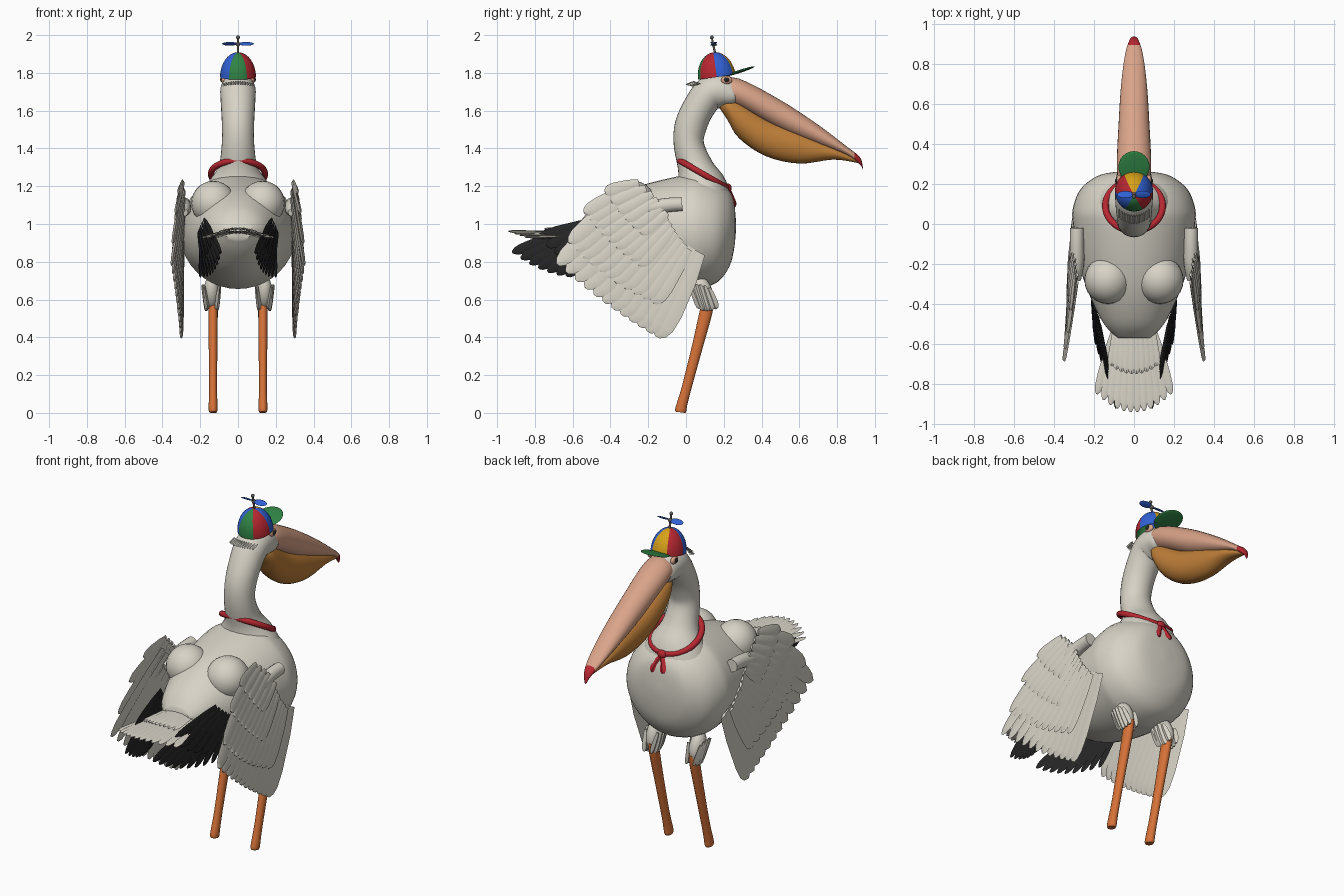
import bpy, bmesh, math
from mathutils import Vector, Matrix

if "Cube" in bpy.data.objects:
    bpy.data.objects.remove(bpy.data.objects["Cube"])


def material(name, r, g, b):
    m = bpy.data.materials.new(name)
    m.use_nodes = True
    m.diffuse_color = (r, g, b, 1)
    bsdf = m.node_tree.nodes["Principled BSDF"]
    bsdf.inputs["Base Color"].default_value = (r, g, b, 1)
    bsdf.inputs["Roughness"].default_value = 0.7
    return m


WHITE = material("plumage_white", .68, .65, .57)
BLACK = material("flight_black", .02, .02, .02)
PINK = material("bill_pink", .70, .37, .25)
POUCH = material("pouch_tan", .52, .21, .04)
ORANGE = material("leg_orange", .68, .17, .04)
RED = material("red", .47, .02, .03)
BLUE = material("blue", .03, .12, .66)
GREEN = material("green", .03, .23, .06)
YELLOW = material("yellow", .68, .36, .01)
GREY = material("stalk_grey", .12, .11, .10)


def finish(bm, name, mats, mirror=False, rule=None):
    """Turn a bmesh into a smooth shaded object, colouring faces by a rule."""
    bmesh.ops.recalc_face_normals(bm, faces=bm.faces)
    if rule:
        for f in bm.faces:
            f.material_index = rule(f.calc_center_median())
    mesh = bpy.data.meshes.new(name)
    bm.to_mesh(mesh)
    bm.free()
    for m in mats:
        mesh.materials.append(m)
    ob = bpy.data.objects.new(name, mesh)
    bpy.context.collection.objects.link(ob)
    if mirror:
        ob.modifiers.new("mirror", 'MIRROR').use_mirror_merge = False
    bpy.ops.object.select_all(action='DESELECT')
    ob.select_set(True)
    bpy.context.view_layer.objects.active = ob
    bpy.ops.object.shade_smooth_by_angle(angle=math.radians(40))
    return ob


def catmull(pts, steps):
    """Smooth a list of section vectors."""
    pts = [Vector(p) for p in pts]
    out = []
    for i in range(len(pts) - 1):
        a, b, c, d = pts[max(i - 1, 0)], pts[i], pts[i + 1], pts[min(i + 2, len(pts) - 1)]
        for k in range(steps):
            t = k / steps
            out.append(b + (c - a) * (t / 2) + (a * 2 - b * 5 + c * 4 - d) * (t * t / 2)
                       + (b * 3 - a - c * 3 + d) * (t ** 3 / 2))
    return out + [pts[-1]]


def loft(name, sections, mats, x=0, upright=False, sides=28, steps=4, **kw):
    """Sections are (y, z, half width, half depth) along a path in the y-z plane."""
    bm = bmesh.new()
    secs = catmull(sections, steps)
    rings = []
    for i, s in enumerate(secs):
        n, p = secs[min(i + 1, len(secs) - 1)], secs[max(i - 1, 0)]
        t = Vector((0, n[0] - p[0], n[1] - p[1])).normalized()
        v = Vector((0, 0, 1)) if upright else t.cross(Vector((1, 0, 0)))
        angles = [2 * math.pi * k / sides for k in range(sides)]
        rings.append([bm.verts.new(Vector((x, s[0], s[1])) + v * (math.sin(a) * max(s[3], .002))
                      + Vector((math.cos(a) * max(s[2], .002), 0, 0))) for a in angles])
    for r, q in zip(rings, rings[1:]):
        for k in range(sides):
            j = (k + 1) % sides
            bm.faces.new((r[k], r[j], q[j], q[k]))
    bm.faces.new(rings[0])
    bm.faces.new(rings[-1])
    return finish(bm, name, mats, **kw)


def ellipsoid(name, centre, scale, mat, rot=(0, 0, 0), mirror=False):
    bm = bmesh.new()
    bmesh.ops.create_uvsphere(bm, u_segments=24, v_segments=14, radius=1)
    place(bm, centre, scale, rot)
    return finish(bm, name, [mat], mirror)


def place(bm, centre, scale, rot):
    turn = Matrix.Rotation(rot[2], 4, 'Z') @ Matrix.Rotation(rot[1], 4, 'Y') @ Matrix.Rotation(rot[0], 4, 'X')
    bmesh.ops.transform(bm, verts=bm.verts, matrix=Matrix.Translation(centre) @ turn @ Matrix.Diagonal((*scale, 1)))


def feather(bm, root, tip, half, normal, thick, roll):
    """One rounded vane with a raised central ridge."""
    axis = (tip - root).normalized()
    side = Matrix.Rotation(roll, 3, axis) @ normal.cross(axis).normalized()
    up = axis.cross(side)
    rows = []
    for t, w in ((0, .5), (.3, .85), (.7, 1), (.88, .88), (.96, .6), (1, .2)):
        c = root.lerp(tip, t)
        th = up * (thick * (.4 + .6 * w))
        rows.append([bm.verts.new(p) for p in (c - side * half * w, c + th, c + side * half * w, c - th)])
    for r, q in zip(rows, rows[1:]):
        for k in range(4):
            j = (k + 1) % 4
            bm.faces.new((r[k], r[j], q[j], q[k]))
    bm.faces.new(rows[0])
    bm.faces.new(rows[-1])


def bend(curve, t):
    a, b, c = (Vector(p) for p in curve)
    return a.lerp(b, t).lerp(b.lerp(c, t), t)


def feather_row(name, count, roots, tips, halves, normal, mat, thick=.01, roll=.12, mirror=True):
    """Fan of feathers between a curve of roots and a curve of tips."""
    bm = bmesh.new()
    for i in range(count):
        t = i / (count - 1)
        half = halves[0] + (halves[1] - halves[0]) * t
        feather(bm, bend(roots, t), bend(tips, t), half, Vector(normal), thick, roll)
    return finish(bm, name, [mat], mirror)


# Body, neck and head
loft("body", [(.265, .99, .02, .02), (.255, .99, .13, .12), (.23, .975, .2, .2), (.17, .96, .27, .265),
              (.08, .96, .305, .3), (0, .96, .305, .3), (-.2, .95, .275, .265), (-.36, .95, .22, .21),
              (-.5, .96, .15, .12), (-.57, .96, .08, .04)], [WHITE], upright=True, sides=40)
loft("neck_and_head", [(.1, 1.08, .23, .15), (.08, 1.2, .17, .135), (.05, 1.3, .105, .095),
                       (.015, 1.42, .086, .08), (.025, 1.52, .085, .085), (.07, 1.62, .09, .085),
                       (.13, 1.695, .094, .09), (.2, 1.7, .092, .09), (.26, 1.67, .08, .055),
                       (.285, 1.655, .03, .02)], [WHITE])
ellipsoid("rump_mound", (.13, -.28, 1.11), (.118, .12, .118), WHITE, mirror=True)

# Bill, pouch and eyes
loft("upper_bill", [(.19, 1.7, .07, .06), (.28, 1.695, .086, .075), (.5, 1.578, .077, .078),
                    (.7, 1.472, .064, .053), (.85, 1.387, .044, .024), (.92, 1.335, .022, .02),
                    (.936, 1.295, .006, .008)], [PINK, RED], upright=True,
     rule=lambda c: 1 if c.y > .89 else 0)
loft("bill_pouch", [(.18, 1.63, .03, .02), (.22, 1.615, .065, .065), (.28, 1.555, .076, .1),
                    (.42, 1.46, .075, .1), (.6, 1.405, .065, .085), (.78, 1.375, .046, .034),
                    (.91, 1.335, .016, .012)], [POUCH], upright=True)
ellipsoid("eye_patch", (.074, .215, 1.762), (.015, .03, .022), PINK, mirror=True)
ellipsoid("eye", (.083, .215, 1.764), (.012, .014, .013), BLACK, mirror=True)

# Nape crest
feather_row("nape_crest", 13, [(-.075, .075, 1.745), (0, .01, 1.765), (.075, .075, 1.745)],
            [(-.075, .03, 1.73), (0, -.03, 1.745), (.075, .03, 1.73)], (.006, .006), (0, 0, 1), WHITE,
            thick=.004, roll=0, mirror=False)

# Cap with six coloured panels
bm = bmesh.new()
bmesh.ops.create_uvsphere(bm, u_segments=36, v_segments=20, radius=1)
bmesh.ops.delete(bm, geom=[v for v in bm.verts if v.co.z < -.01], context='VERTS')
for f in bm.faces:
    c = f.calc_center_median()
    f.material_index = int((math.degrees(math.atan2(c.y, c.x)) % 360) // 60)
place(bm, (0, .163, 1.778), (.095, .1, .132), (math.radians(8), 0, 0))
finish(bm, "cap", [BLUE, YELLOW, RED, BLUE, GREEN, RED])
ellipsoid("cap_brim", (0, .285, 1.808), (.078, .083, .008), GREEN, rot=(math.radians(18), 0, 0))

# Propeller
loft("propeller_stalk", [(.155, 1.9, .006, .006), (.145, 1.945, .006, .006), (.137, 1.985, .005, .005)],
     [GREY], sides=10)
ellipsoid("propeller_knob", (0, .137, 1.988), (.01, .01, .01), GREY)
ellipsoid("propeller_hub", (0, .147, 1.952), (.012, .012, .012), GREY)
for name, s in (("left_blade", 1), ("right_blade", -1)):
    ellipsoid(name, (.043 * s, .147, 1.954), (.041, .02, .005), BLUE, rot=(.45 * s, 0, 0))

# Neckerchief
bm = bmesh.new()
grid = [[bm.verts.new(((.143 + .017 * math.cos(b)) * math.cos(a), (.143 + .017 * math.cos(b)) * math.sin(a),
                       .017 * math.sin(b))) for b in [k * math.pi / 5 for k in range(10)]]
        for a in [k * math.pi / 20 for k in range(40)]]
for i in range(40):
    for k in range(10):
        p, q, j = grid[i], grid[(i + 1) % 40], (k + 1) % 10
        bm.faces.new((p[k], q[k], q[j], p[j]))
place(bm, (0, .09, 1.265), (1, 1, 1), (math.radians(-30), 0, 0))
finish(bm, "neckerchief", [RED])
ellipsoid("neckerchief_knot", (0, .222, 1.19), (.028, .02, .024), RED)
bm = bmesh.new()
for tip in ((-.035, .262, 1.1), (.045, .258, 1.09)):
    feather(bm, Vector((0, .225, 1.19)), Vector(tip), .022, Vector((0, 1, 0)), .01, 0)
finish(bm, "neckerchief_tails", [RED])

# Legs with feathered thighs
loft("leg", [(.118, .6, .024, .03), (.105, .53, .025, .034), (.06, .35, .023, .029), (.005, .14, .021, .026),
             (-.02, .05, .023, .028), (-.028, .015, .023, .03), (-.03, .003, .02, .026)],
     [ORANGE], x=.132, sides=16, mirror=True)
ellipsoid("thigh", (.14, .09, .64), (.042, .05, .09), WHITE, rot=(.35, 0, 0), mirror=True)
feather_row("thigh_feathers", 5, [(.18, .03, .67), (.195, .07, .69), (.18, .12, .66)],
            [(.16, .08, .55), (.175, .11, .53), (.16, .16, .55)], (.022, .022), (1, 0, 0), WHITE)
feather_row("inner_thigh_feathers", 4, [(.1, .03, .67), (.09, .07, .69), (.1, .12, .66)],
            [(.115, .08, .55), (.105, .11, .53), (.115, .16, .55)], (.022, .022), (-1, 0, 0), WHITE)

# Folded wings in three overlapping layers
feather_row("wing_long_feathers", 12, [(.295, .07, .85), (.285, -.08, .93), (.285, -.29, 1.17)],
            [(.3, -.15, .4), (.31, -.4, .54), (.35, -.68, .785)], (.068, .05), (1, 0, 0), WHITE, thick=.012)
feather_row("wing_middle_feathers", 11, [(.305, .01, .87), (.3, -.08, 1.0), (.295, -.29, 1.2)],
            [(.315, -.17, .58), (.33, -.44, .7), (.345, -.62, .9)], (.05, .045), (1, 0, 0), WHITE, thick=.011)
feather_row("wing_short_feathers", 9, [(.31, -.07, .98), (.3, -.13, 1.1), (.29, -.26, 1.215)],
            [(.325, -.25, .78), (.335, -.42, .9), (.33, -.54, 1.06)], (.042, .04), (1, 0, 0), WHITE, thick=.011)
feather_row("shoulder_feathers", 6, [(.315, -.1, 1.06), (.305, -.15, 1.15), (.295, -.25, 1.22)],
            [(.325, -.24, .95), (.33, -.34, 1.03), (.315, -.43, 1.17)], (.035, .035), (1, 0, 0), WHITE)
loft("wing_arm", [(-.02, 1.105, .035, .036), (-.1, 1.1, .035, .038), (-.2, 1.08, .036, .04),
                  (-.28, 1.06, .02, .02)], [WHITE], x=.285, sides=16, mirror=True)

# Black flight feathers behind the wings
feather_row("black_flight_feathers", 9, [(.2, -.36, .9), (.2, -.42, .93), (.17, -.5, 1.0)],
            [(.2, -.53, .72), (.12, -.74, .71), (.09, -.92, .85)], (.03, .032), (1, .3, 0), BLACK, thick=.008)
feather_row("black_upper_feathers", 5, [(.21, -.38, .95), (.2, -.42, .98), (.18, -.46, 1.02)],
            [(.19, -.6, .8), (.16, -.7, .83), (.13, -.78, .93)], (.032, .032), (1, .3, 0), BLACK, thick=.008)

# Tail fan in two layers
feather_row("tail_long_feathers", 12, [(-.09, -.5, .935), (0, -.5, .97), (.09, -.5, .935)],
            [(-.185, -.85, .93), (0, -1.03, .995), (.185, -.85, .93)], (.024, .024), (0, 0, 1), WHITE,
            thick=.007, roll=0, mirror=False)
feather_row("tail_short_feathers", 10, [(-.085, -.49, .955), (0, -.49, 1.0), (.085, -.49, .955)],
            [(-.115, -.71, .95), (0, -.79, 1.0), (.115, -.71, .95)], (.021, .021), (0, 0, 1), WHITE,
            thick=.007, roll=0, mirror=False)
